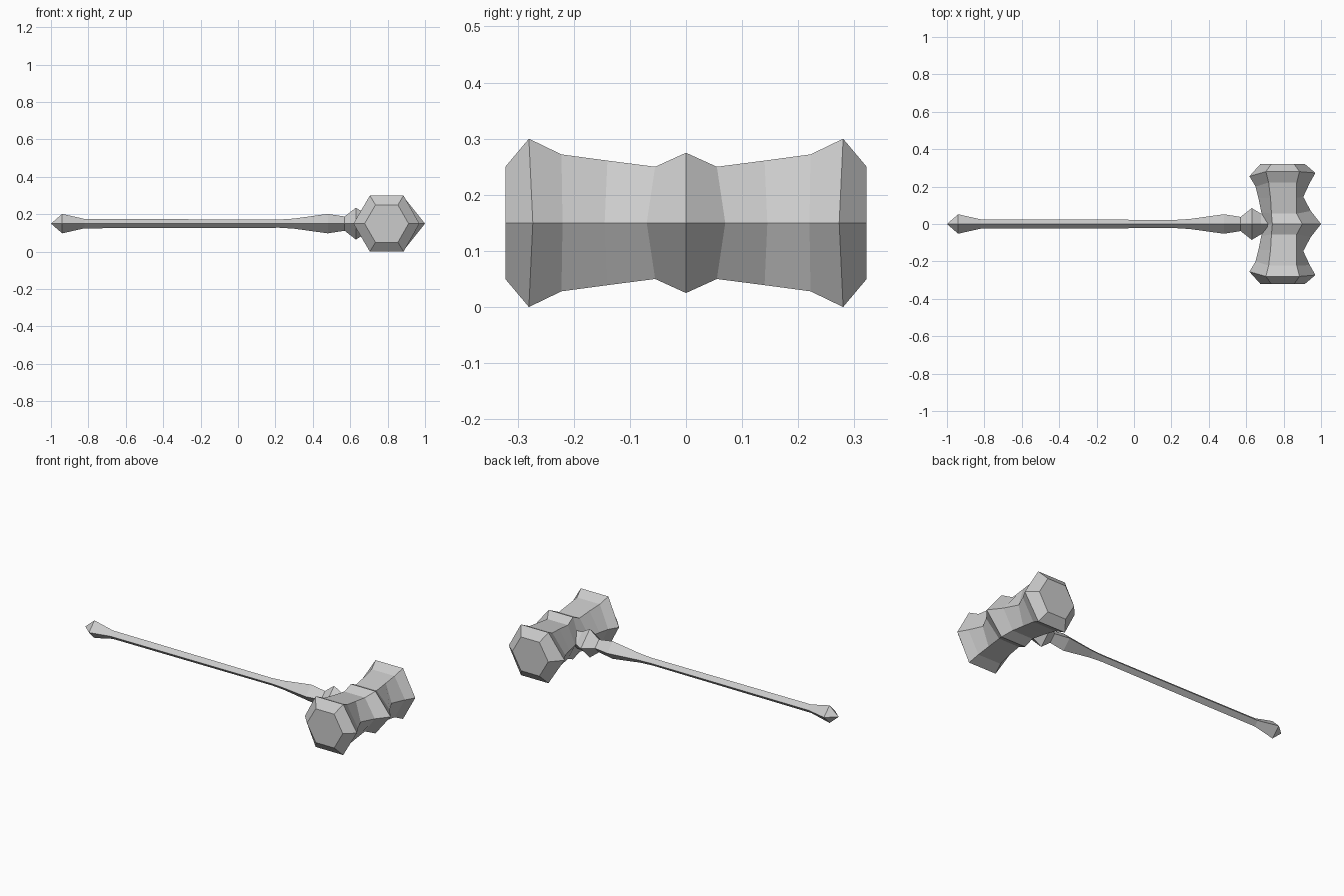
import bpy
import bmesh
from mathutils import Vector

cube = bpy.data.objects.get("Cube")
if cube:
    bpy.data.objects.remove(cube)

grey = bpy.data.materials.new("light_grey")
grey.use_nodes = True
COLOUR = (0.6, 0.6, 0.6, 1)
grey.diffuse_color = COLOUR
grey.node_tree.nodes["Principled BSDF"].inputs["Base Color"].default_value = COLOUR
MID = 0.15  # height of the long axis


def loft(name, rings):
    """Skin a list of equal-length rings, capping both ends."""
    bm = bmesh.new()
    rows = [[bm.verts.new(p) for p in ring] for ring in rings]
    n = len(rows[0])
    for a, b in zip(rows, rows[1:]):
        for i in range(n):
            j = (i + 1) % n
            bm.faces.new((a[i], a[j], b[j], b[i]))
    bm.faces.new(rows[0])
    bm.faces.new(rows[-1])
    bmesh.ops.remove_doubles(bm, verts=bm.verts, dist=0.0005)
    bmesh.ops.recalc_face_normals(bm, faces=bm.faces)
    mesh = bpy.data.meshes.new(name)
    bm.to_mesh(mesh)
    bm.free()
    mesh.materials.append(grey)
    obj = bpy.data.objects.new(name, mesh)
    bpy.context.collection.objects.link(obj)
    return obj


# Handle: diamond section with pommel, swelling grip and collar
profile = [(-1, 0.0001), (-0.94, 0.052), (-0.82, 0.025), (0.22, 0.022),
           (0.3, 0.027), (0.48, 0.052), (0.57, 0.038), (0.63, 0.085),
           (0.68, 0.055), (0.74, 0.05)]
loft("handle", [[Vector((x, dy * r, MID + dz * r))
                 for dy, dz in ((1, 0), (0, 1), (-1, 0), (0, -1))]
                for x, r in profile])

# Head: six-sided rings from the middle outwards.
# ridge y, ridge height, ridge left x, ridge right x, right tip (x, y), left tip (x, y)
stations = [
    (0.0, 0.125, 0.74, 0.9, (1.0, 0.0), (0.70, 0.0)),
    (0.055, 0.1, 0.735, 0.87, (0.945, 0.07), (0.68, 0.065)),
    (0.14, 0.111, 0.73, 0.87, (0.905, 0.145), (0.665, 0.14)),
    (0.222, 0.122, 0.72, 0.87, (0.94, 0.22), (0.65, 0.2)),
    (0.28, 0.15, 0.705, 0.885, (0.97, 0.273), (0.617, 0.255)),
    (0.322, 0.1, 0.735, 0.855, (0.912, 0.322), (0.677, 0.322)),
]


def head_ring(station, side):
    y, h, xl, xr, right, left = station
    return [Vector((x, side * yy, MID + z)) for x, yy, z in (
        (*right, 0), (xr, y, h), (xl, y, h),
        (*left, 0), (xl, y, -h), (xr, y, -h))]


loft("hammer_head", [head_ring(s, -1) for s in reversed(stations)]
     + [head_ring(s, 1) for s in stations[1:]])
